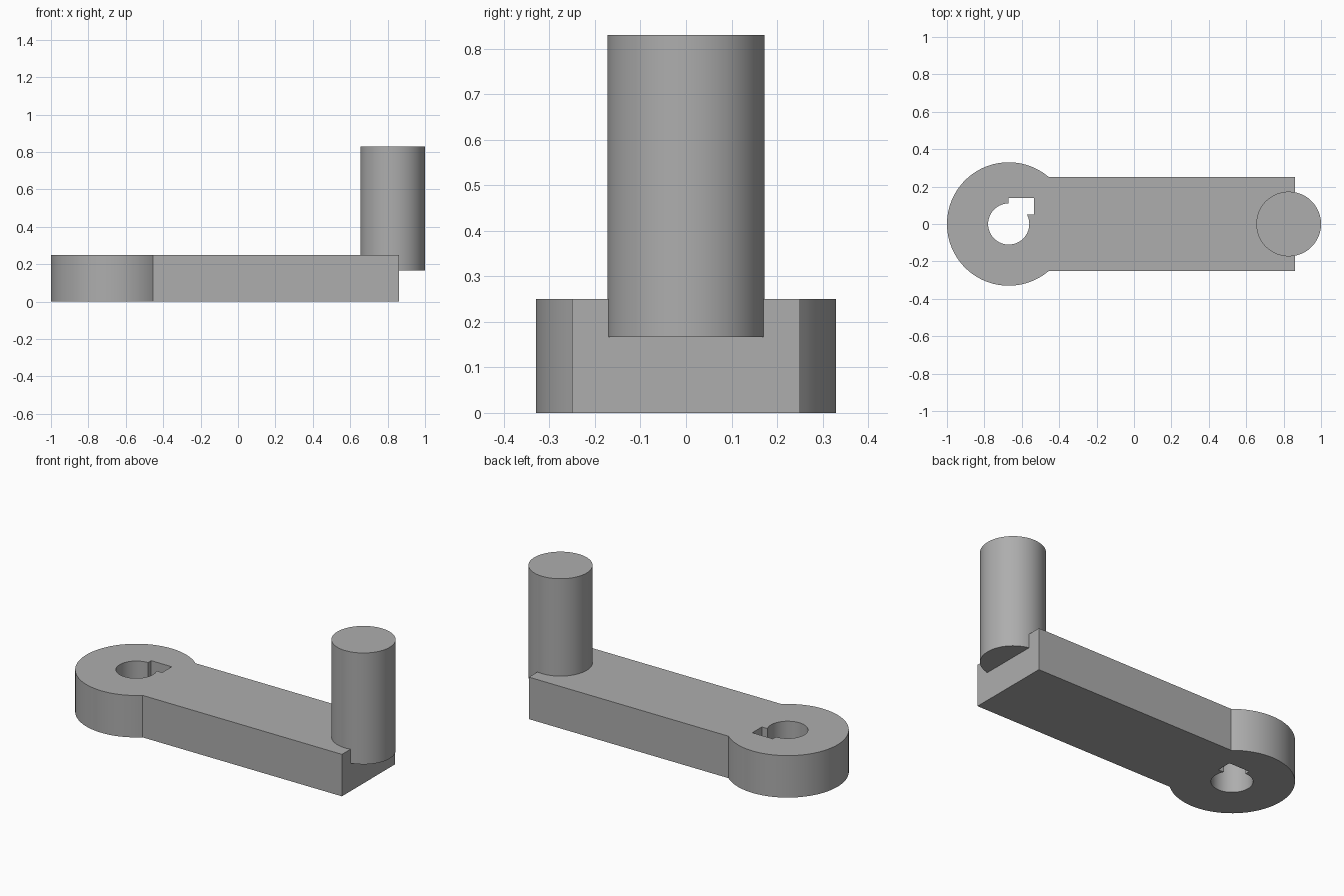
import bpy, bmesh
from math import asin, cos, sin, pi, radians

cube = bpy.data.objects.get("Cube")
if cube:
    bpy.data.objects.remove(cube, do_unlink=True)

# One plain grey for everything
GREY = (0.42, 0.42, 0.42, 1)
grey = bpy.data.materials.new("plain_grey")
grey.use_nodes = True
grey.diffuse_color = GREY
grey.node_tree.nodes["Principled BSDF"].inputs["Base Color"].default_value = GREY

HUB_X, HUB_R = -0.67, 0.33
ARM_HALF, ARM_END, ARM_H = 0.25, 0.86, 0.25
BORE_R, KEY_X, KEY_LOW, KEY_TOP = 0.11, 0.135, 0.05, 0.14
PIN_X, PIN_R, PIN_LOW, PIN_TOP = 0.827, 0.173, 0.167, 0.83


def arc(radius, start, end, steps):
    """Points on an arc around the hub centre."""
    angles = [start + (end - start) * i / steps for i in range(steps + 1)]
    return [(HUB_X + radius * cos(a), radius * sin(a)) for a in angles]


def finish(obj):
    """Weld, colour and shade a part."""
    bm = bmesh.new()
    bm.from_mesh(obj.data)
    bmesh.ops.remove_doubles(bm, verts=bm.verts, dist=0.0001)
    bmesh.ops.recalc_face_normals(bm, faces=bm.faces)
    bm.to_mesh(obj.data)
    bm.free()
    obj.data.materials.clear()
    obj.data.materials.append(grey)
    bpy.ops.object.select_all(action='DESELECT')
    obj.select_set(True)
    bpy.context.view_layer.objects.active = obj
    bpy.ops.object.shade_smooth_by_angle(angle=radians(30))


# Crank arm: round hub and straight bar, with a keyed bore through the hub
meet = asin(ARM_HALF / HUB_R)
outline = arc(HUB_R, meet, 2 * pi - meet, 80)
outline += [(ARM_END, -ARM_HALF), (ARM_END, ARM_HALF)]

bore = arc(BORE_R, pi / 2, 2 * pi + asin(KEY_LOW / BORE_R), 56)
bore += [(HUB_X + KEY_X, KEY_LOW), (HUB_X + KEY_X, KEY_TOP), (HUB_X, KEY_TOP)]

curve = bpy.data.curves.new("crank_arm", 'CURVE')
curve.dimensions = '2D'
curve.fill_mode = 'BOTH'
curve.extrude = ARM_H / 2
for points in (outline, bore):
    spline = curve.splines.new('POLY')
    spline.points.add(len(points) - 1)
    for point, (x, y) in zip(spline.points, points):
        point.co = (x, y, 0, 1)
    spline.use_cyclic_u = True

arm = bpy.data.objects.new("crank_arm", curve)
arm.location.z = ARM_H / 2
bpy.context.collection.objects.link(arm)
bpy.ops.object.select_all(action='DESELECT')
arm.select_set(True)
bpy.context.view_layer.objects.active = arm
bpy.ops.object.convert(target='MESH')
finish(bpy.context.object)

# Handle pin: upright cylinder let into the end of the arm
bpy.ops.mesh.primitive_cylinder_add(
    vertices=96, radius=PIN_R, depth=PIN_TOP - PIN_LOW,
    location=(PIN_X, 0, (PIN_TOP + PIN_LOW) / 2))
pin = bpy.context.object
pin.name = "handle_pin"
finish(pin)
